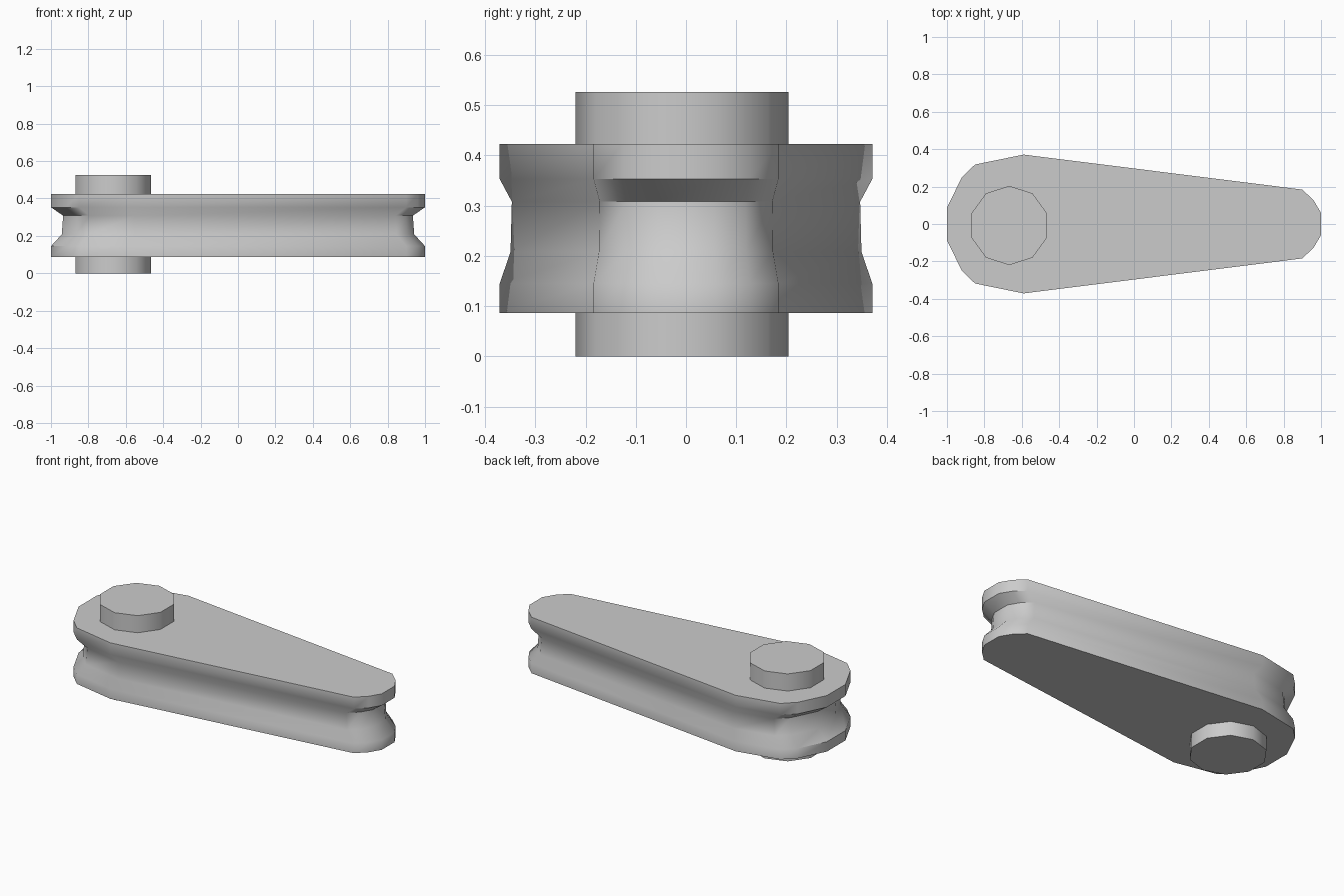
import bpy, bmesh, math

if "Cube" in bpy.data.objects:
    bpy.data.objects.remove(bpy.data.objects["Cube"])

# Half outline of the tapered link (upper half, left to right)
HALF = [(-1, .088), (-.92, .25), (-.85, .318), (-.59, .371),
        (.90, .184), (.96, .127), (1, .06)]
OUTLINE = [(x, -y) for x, y in HALF] + HALF[::-1]  # counter-clockwise

# Height and outline scale of each level: flange, waist, flange
LEVELS = [(.086, 1), (.145, 1), (.208, .942), (.308, .935), (.353, 1), (.423, 1)]


def smooth(obj):
    bpy.ops.object.select_all(action='DESELECT')
    obj.select_set(True)
    bpy.context.view_layer.objects.active = obj
    bpy.ops.object.shade_smooth_by_angle(angle=math.radians(40))


# Grooved link body, lofted through the levels
bm = bmesh.new()
rings = [[bm.verts.new((x * s, y * s, z)) for x, y in OUTLINE] for z, s in LEVELS]
n = len(OUTLINE)
for low, high in zip(rings, rings[1:]):
    for i in range(n):
        j = (i + 1) % n
        bm.faces.new((low[i], low[j], high[j], high[i]))
bm.faces.new(rings[0][::-1])
bm.faces.new(rings[-1])
bmesh.ops.recalc_face_normals(bm, faces=bm.faces)
mesh = bpy.data.meshes.new("link_body")
bm.to_mesh(mesh)
bm.free()
body = bpy.data.objects.new("link_body", mesh)
bpy.context.collection.objects.link(body)
smooth(body)

# Ten-sided pivot pin through the wide end
bpy.ops.mesh.primitive_cylinder_add(vertices=10, radius=.212, depth=.526,
                                    location=(-.667, -.008, .263))
pin = bpy.context.object
pin.name = "pivot_pin"
smooth(pin)
